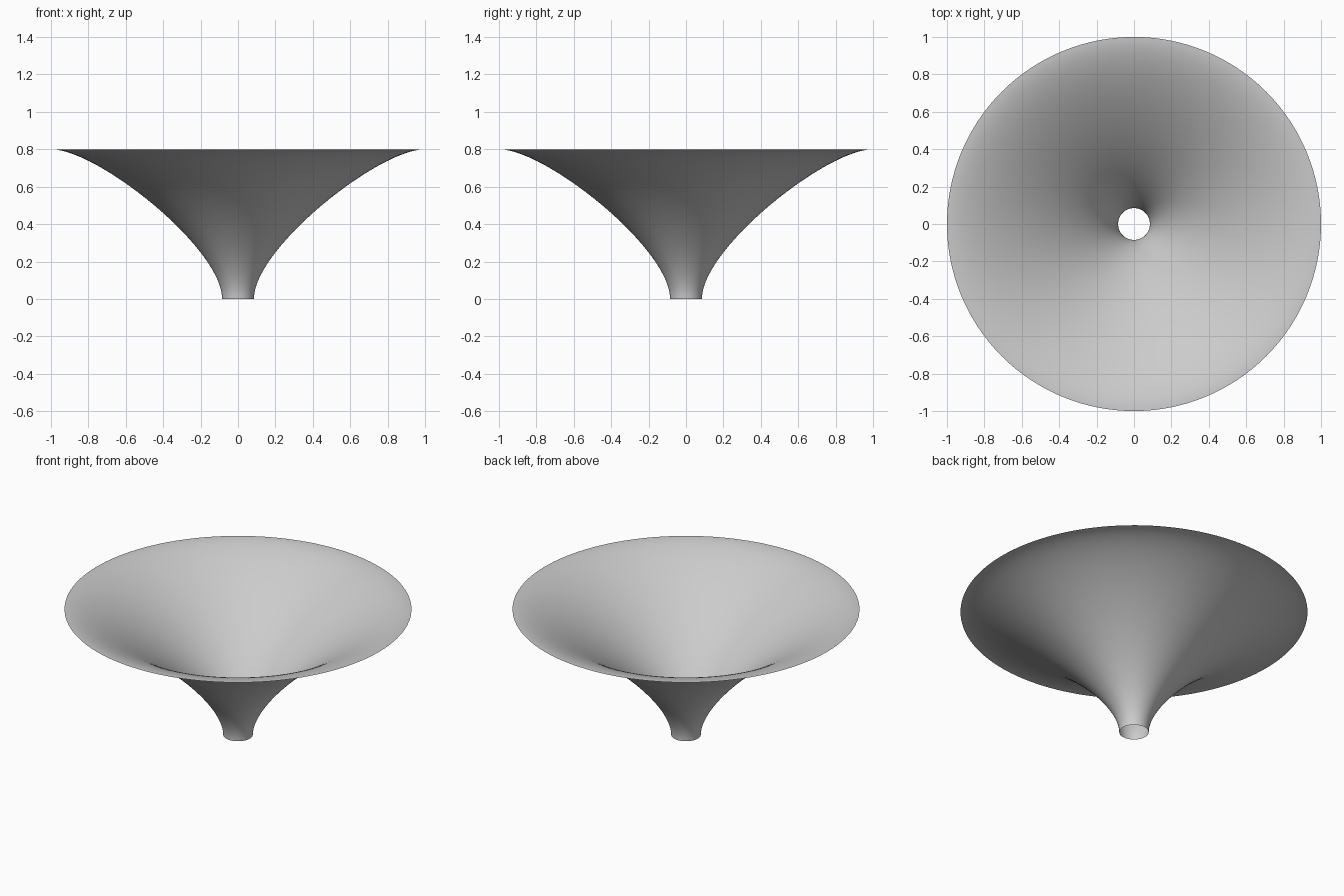
import bpy
import bmesh
from math import tau
from mathutils import Vector
from mathutils.geometry import interpolate_bezier

cube = bpy.data.objects.get("Cube")
if cube:
    bpy.data.objects.remove(cube, do_unlink=True)

# Plain grey material
grey = bpy.data.materials.new("light_grey")
grey.use_nodes = True
colour = (0.6, 0.6, 0.6, 1)
grey.diffuse_color = colour
grey.node_tree.nodes["Principled BSDF"].inputs["Base Color"].default_value = colour

# Flared profile: vertical at the neck, level at the rim
neck, neck_handle = Vector((0.085, 0, 0)), Vector((0.085, 0, 0.27))
rim_handle, rim = Vector((0.75, 0, 0.8)), Vector((1, 0, 0.8))
profile = interpolate_bezier(neck, neck_handle, rim_handle, rim, 48)

# Spin the profile into a thin shell, open at both ends
bm = bmesh.new()
verts = [bm.verts.new(p) for p in profile]
edges = [bm.edges.new(pair) for pair in zip(verts, verts[1:])]
bmesh.ops.spin(bm, geom=verts + edges, axis=(0, 0, 1), cent=(0, 0, 0),
               angle=tau, steps=128, use_merge=True)
bmesh.ops.remove_doubles(bm, verts=bm.verts, dist=0.0001)
bmesh.ops.recalc_face_normals(bm, faces=bm.faces)
for face in bm.faces:
    face.smooth = True

mesh = bpy.data.meshes.new("funnel")
bm.to_mesh(mesh)
bm.free()
mesh.materials.append(grey)
funnel = bpy.data.objects.new("funnel", mesh)
bpy.context.collection.objects.link(funnel)
